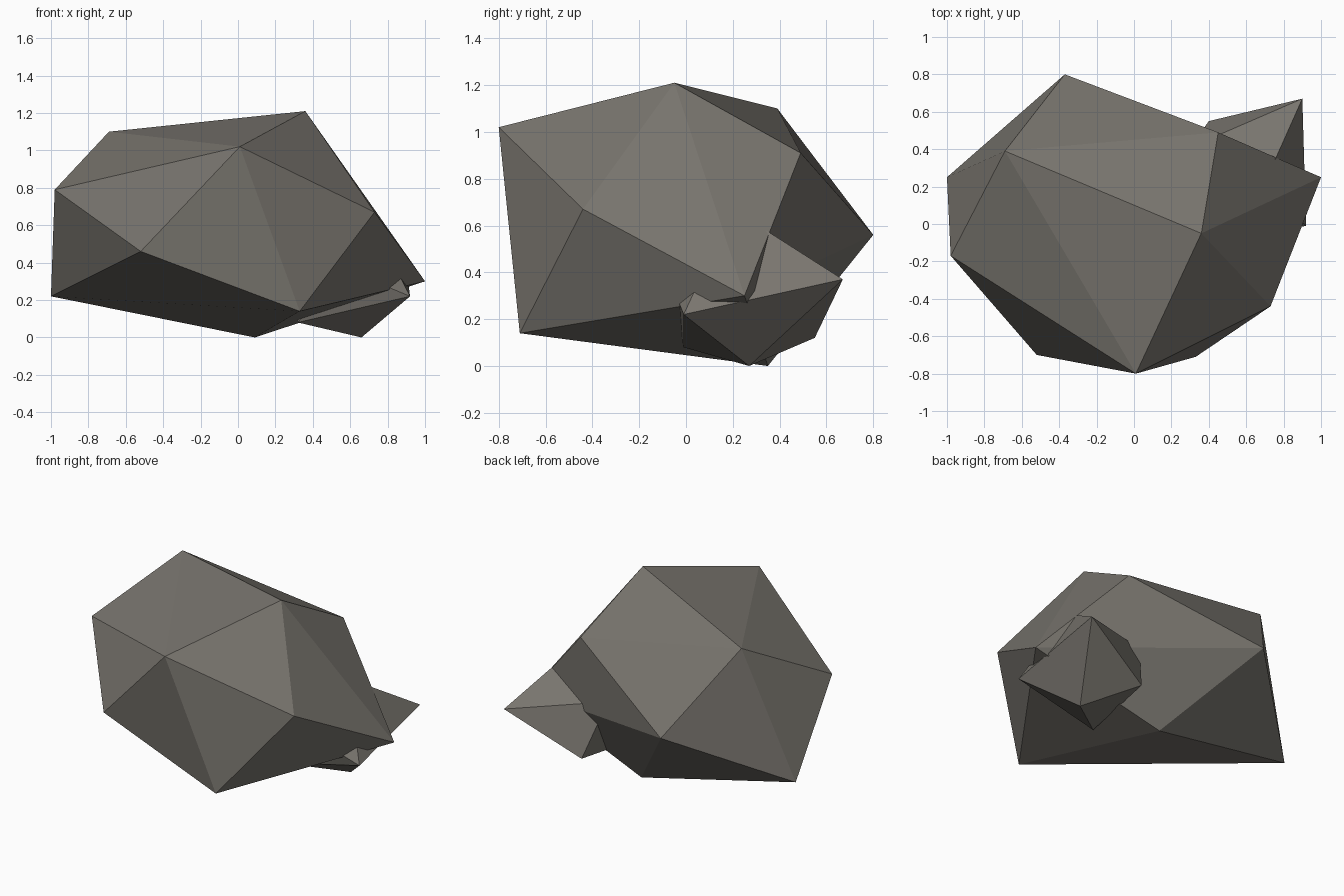
import bpy, bmesh

if "Cube" in bpy.data.objects:
    bpy.data.objects.remove(bpy.data.objects["Cube"])

# One flat stone colour
stone = bpy.data.materials.new("warm_grey_stone")
stone.diffuse_color = (0.19, 0.178, 0.157, 1.0)
stone.use_nodes = True
stone.node_tree.nodes["Principled BSDF"].inputs["Base Color"].default_value = stone.diffuse_color


def rock(name, corners):
    """Flat-faceted convex stone spanned by a few corner points."""
    bm = bmesh.new()
    for c in corners:
        bm.verts.new(c)
    bmesh.ops.convex_hull(bm, input=bm.verts[:])
    bmesh.ops.recalc_face_normals(bm, faces=bm.faces[:])
    mesh = bpy.data.meshes.new(name)
    bm.to_mesh(mesh)
    bm.free()
    mesh.materials.append(stone)
    obj = bpy.data.objects.new(name, mesh)
    bpy.context.collection.objects.link(obj)
    return obj


# Large boulder
rock("large_boulder", [
    (-0.98, -0.17, 0.79), (-0.52, -0.70, 0.46), (0.01, -0.80, 1.02),
    (0.33, -0.71, 0.14), (0.73, -0.44, 0.67), (0.36, -0.05, 1.21),
    (-0.69, 0.39, 1.10), (-1.00, 0.25, 0.22), (0.09, 0.35, 0.00),
    (1.00, 0.25, 0.30), (-0.37, 0.80, 0.56), (0.45, 0.49, 0.91),
])

# Small stone wedged under the back right corner
rock("small_stone", [
    (0.90, 0.67, 0.37), (0.92, -0.01, 0.22), (0.66, 0.27, 0.00),
    (0.40, 0.55, 0.12), (0.32, -0.01, 0.08), (0.69, 0.20, 0.67),
    (0.30, 0.41, 0.48), (0.56, -0.07, 0.37),
])
